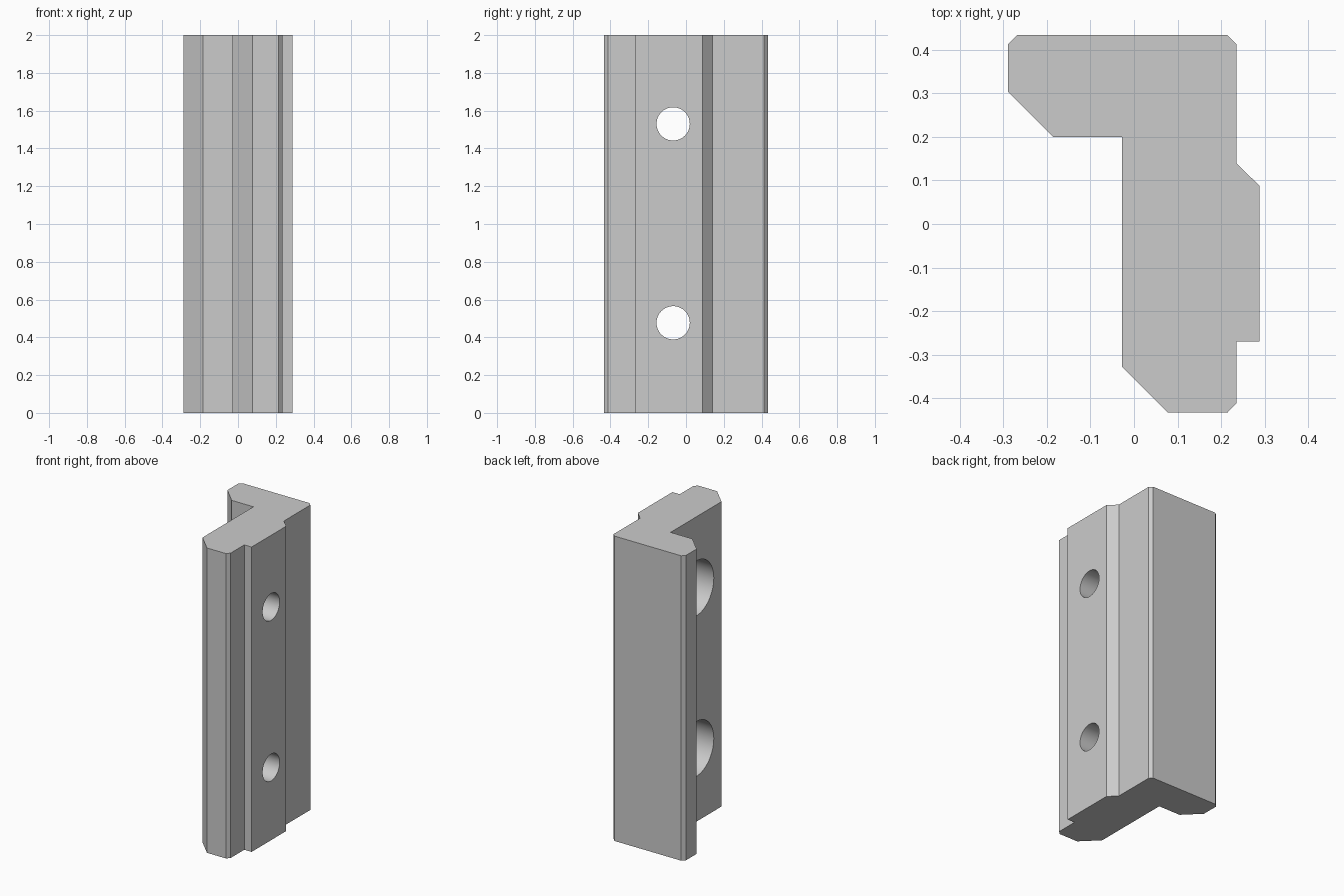
import bpy
import bmesh
import math

cube = bpy.data.objects.get("Cube")
if cube:
    bpy.data.objects.remove(cube, do_unlink=True)

HEIGHT = 2.0
HOLE_Y = -0.068
HOLE_HEIGHTS = (0.477, 1.53)

# Single plain grey
grey = bpy.data.materials.new("light grey")
grey.use_nodes = True
colour = (0.6, 0.6, 0.6, 1.0)
grey.diffuse_color = colour
grey.node_tree.nodes["Principled BSDF"].inputs["Base Color"].default_value = colour

# Cross-section of the rail, counter-clockwise
PROFILE = [
    (0.078, -0.433), (0.215, -0.433), (0.235, -0.412), (0.235, -0.27),
    (0.288, -0.27), (0.288, 0.088), (0.235, 0.14), (0.235, 0.414),
    (0.215, 0.434), (-0.269, 0.434), (-0.289, 0.414), (-0.289, 0.303),
    (-0.186, 0.2), (-0.028, 0.2), (-0.028, -0.328),
]


def extruded(name, profile, height):
    bm = bmesh.new()
    base = bm.faces.new([bm.verts.new((x, y, 0)) for x, y in profile])
    top = bmesh.ops.extrude_face_region(bm, geom=[base])["geom"]
    bmesh.ops.translate(bm, vec=(0, 0, height),
                        verts=[v for v in top if isinstance(v, bmesh.types.BMVert)])
    bmesh.ops.recalc_face_normals(bm, faces=bm.faces[:])
    mesh = bpy.data.meshes.new(name)
    bm.to_mesh(mesh)
    bm.free()
    obj = bpy.data.objects.new(name, mesh)
    bpy.context.collection.objects.link(obj)
    return obj


def drill(target, radius, x_start, x_end, z):
    """Cut a round hole along x and discard the cutter."""
    bpy.ops.mesh.primitive_cylinder_add(
        vertices=64, radius=radius, depth=x_end - x_start,
        location=((x_start + x_end) / 2, HOLE_Y, z),
        rotation=(0, math.pi / 2, 0))
    cutter = bpy.context.object
    cutter.name = "hole_cutter"
    cutter.hide_render = True
    bpy.ops.object.select_all(action="DESELECT")
    target.select_set(True)
    bpy.context.view_layer.objects.active = target
    mod = target.modifiers.new("hole", "BOOLEAN")
    mod.operation = "DIFFERENCE"
    mod.solver = "EXACT"
    mod.object = cutter
    bpy.ops.object.modifier_apply(modifier=mod.name)
    bpy.data.objects.remove(cutter, do_unlink=True)


rail = extruded("angled_rail", PROFILE, HEIGHT)
rail.data.materials.append(grey)

# Through holes with wide counterbores on the inner side
for z in HOLE_HEIGHTS:
    drill(rail, 0.088, -0.2, 0.4, z)
    drill(rail, 0.18, -0.2, 0.13, z)

# Smooth bores, crisp edges
bpy.ops.object.select_all(action="DESELECT")
rail.select_set(True)
bpy.context.view_layer.objects.active = rail
bpy.ops.object.shade_smooth_by_angle(angle=math.radians(30))
